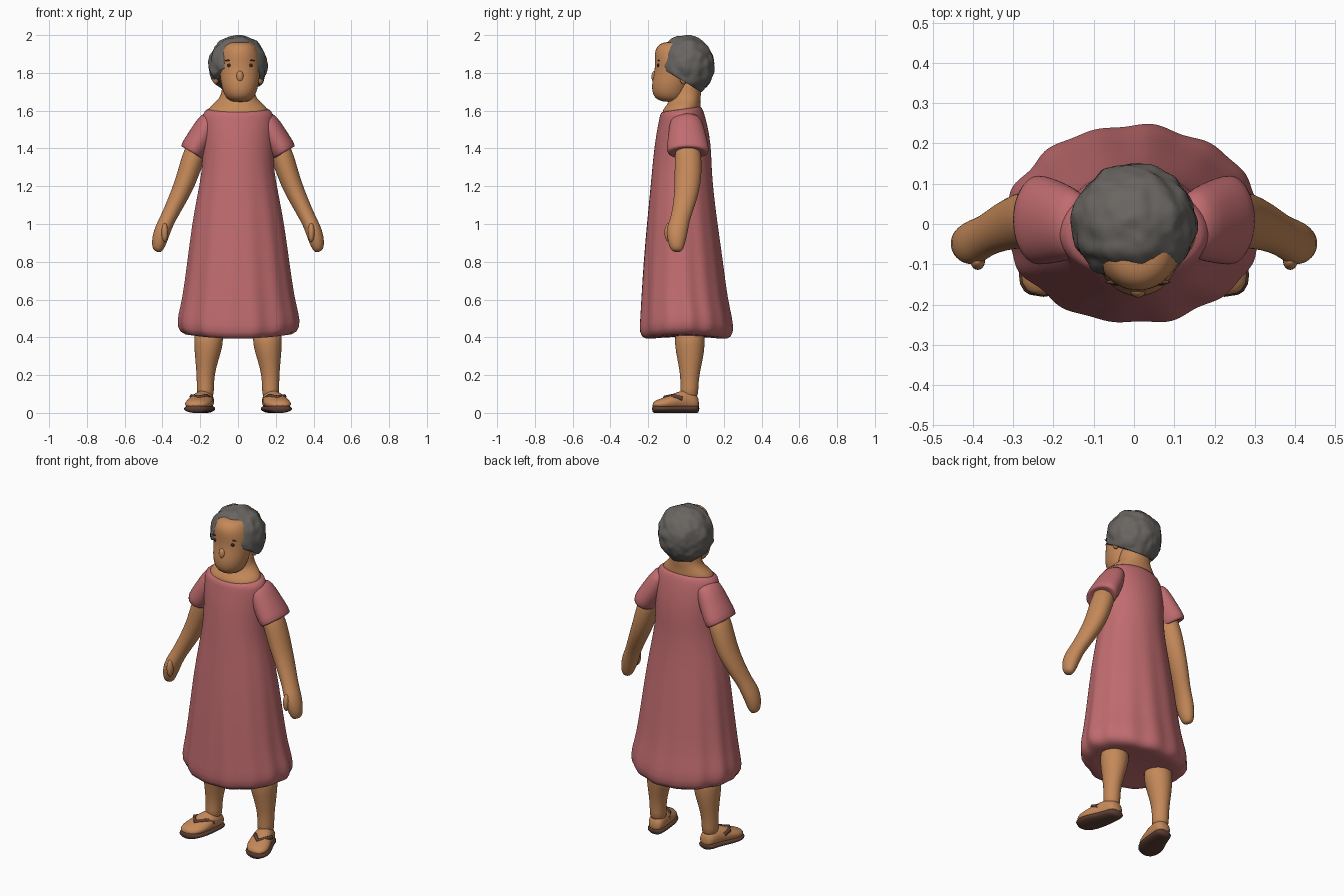
import bpy, bmesh, math
from mathutils import Vector, noise

cube = bpy.data.objects.get("Cube")
if cube:
    bpy.data.objects.remove(cube, do_unlink=True)


def material(name, rgb):
    m = bpy.data.materials.new(name)
    m.use_nodes = True
    m.diffuse_color = (*rgb, 1)
    bsdf = next(n for n in m.node_tree.nodes if n.type == 'BSDF_PRINCIPLED')
    bsdf.inputs["Base Color"].default_value = (*rgb, 1)
    bsdf.inputs["Roughness"].default_value = 0.8
    return m


SKIN = material("warm skin", (0.56, 0.25, 0.10))
PINK = material("rose cloth", (0.53, 0.15, 0.16))
GREY = material("grey hair", (0.14, 0.13, 0.12))
BROWN = material("brown sandal", (0.11, 0.05, 0.035))
DARK = material("dark eye", (0.04, 0.022, 0.015))


def finish(name, bm, mat, subdivide=1):
    bmesh.ops.recalc_face_normals(bm, faces=bm.faces)
    mesh = bpy.data.meshes.new(name)
    bm.to_mesh(mesh)
    bm.free()
    mesh.materials.append(mat)
    for p in mesh.polygons:
        p.use_smooth = True
    obj = bpy.data.objects.new(name, mesh)
    bpy.context.collection.objects.link(obj)
    if subdivide:
        obj.modifiers.new("Smooth", 'SUBSURF').levels = subdivide
        obj.modifiers["Smooth"].render_levels = subdivide
    return obj


def loft(name, rings, mat, axis=(0, 0, 1), segments=28, side=1, shape=None):
    """Skin elliptical rings (x, y, z, radius a, radius b) set square to an axis."""
    axis = Vector(axis).normalized()
    ref = Vector((0, 0, 1)) if abs(axis.y) > 0.8 else Vector((0, 1, 0))
    u = ref.cross(axis).normalized()
    v = axis.cross(u)
    bm = bmesh.new()
    loops = []
    for x, y, z, ra, rb in rings:
        loop = []
        for i in range(segments):
            t = math.tau * i / segments
            p = Vector((x, y, z)) + u * ra * math.cos(t) + v * rb * math.sin(t)
            if shape:
                p = shape(p, t)
            p.x *= side
            loop.append(bm.verts.new(p))
        loops.append(loop)
    for a, b in zip(loops, loops[1:]):
        for i in range(segments):
            j = (i + 1) % segments
            bm.faces.new((a[i], a[j], b[j], b[i]))
    bm.faces.new(loops[0])
    bm.faces.new(loops[-1])
    return finish(name, bm, mat)


def ellipsoid(name, centre, radii, mat, segments=20):
    bm = bmesh.new()
    bmesh.ops.create_uvsphere(bm, u_segments=segments, v_segments=segments // 2, radius=1)
    for vert in bm.verts:
        vert.co = Vector(c + r * k for c, r, k in zip(centre, radii, vert.co))
    return finish(name, bm, mat, 0)


def upright(rows, x=0):
    return [(x, cy, z, rx, ry) for z, cy, rx, ry in rows]


def neckline(p):
    # The neckline dips towards the front
    p.z += max(0, p.z - 1.5) * 1.3 * p.y
    return p


def folds(p, t):
    # Soft pleats that deepen towards the hem
    depth = 0.022 * max(0, min(1, (1.35 - p.z) / 0.9))
    k = 1 + depth * (0.7 * math.sin(14 * t + 0.6) + 0.5 * math.sin(9 * t + p.z * 2))
    p.x *= k
    p.y *= k
    if p.z < 0.55:
        p.z += 0.025 * (abs(p.x) / 0.3) ** 2
    return neckline(p)


# Dress body
loft("dress", upright([
    (.40, 0, .20, .15), (.385, 0, .285, .22), (.42, 0, .325, .25),
    (.50, 0, .315, .243), (.60, -.01, .295, .228), (.80, -.015, .268, .21),
    (1.0, -.02, .243, .187), (1.15, -.022, .215, .17), (1.28, -.022, .19, .158),
    (1.38, -.018, .188, .152), (1.48, -.017, .19, .14), (1.56, -.02, .19, .122),
    (1.6, -.025, .18, .112), (1.62, -.025, .157, .1)]),
    PINK, segments=96, shape=folds)

# Bare shoulders and neck
loft("neck", upright([
    (1.56, -.025, .155, .095), (1.61, -.025, .163, .104), (1.637, -.02, .135, .095),
    (1.665, -.005, .098, .085), (1.70, 0, .085, .08), (1.78, 0, .085, .08)]),
    SKIN, shape=lambda p, t: neckline(p))

# Head, nose and ears
loft("head", upright([
    (1.645, -.075, .04, .05), (1.665, -.085, .072, .08), (1.70, -.085, .09, .096),
    (1.75, -.075, .102, .106), (1.80, -.06, .107, .108), (1.85, -.055, .109, .109),
    (1.90, -.06, .102, .108), (1.94, -.06, .087, .096), (1.967, -.05, .06, .07)],
    x=.01), SKIN)
ellipsoid("nose", (.01, -.163, 1.78), (.02, .02, .032), SKIN)

# Short curly hair, trimmed along a line rising from the nape to the temples
bm = bmesh.new()
bmesh.ops.create_icosphere(bm, subdivisions=5, radius=1)
for vert in bm.verts:
    d = vert.co.copy()
    swell = 1 + 0.06 * noise.noise(d * 3.2) + 0.02 * noise.noise(d * 7)
    vert.co = Vector((d.x * .155, d.y * .148 + .002, d.z * .16)) * swell + Vector((0, 0, 1.839))
cut = bmesh.ops.bisect_plane(bm, geom=bm.verts[:] + bm.edges[:] + bm.faces[:],
                             plane_co=(0, -.12, 1.82), plane_no=(0, .6, 1), clear_inner=True)
rim = [e for e in cut["geom_cut"] if isinstance(e, bmesh.types.BMEdge)]
bmesh.ops.holes_fill(bm, edges=rim, sides=0)
finish("hair", bm, GREY, 0)

for side, word in ((1, "left"), (-1, "right")):
    ellipsoid(word + "_eye", (.01 + side * .055, -.147, 1.84), (.014, .006, .009), DARK, 12)
    ellipsoid(word + "_brow", (.01 + side * .055, -.144, 1.866), (.026, .006, .004), BROWN, 12)
    ellipsoid(word + "_ear", (side * .118, -.01, 1.775), (.018, .024, .036), SKIN)

    # Sleeve
    loft(word + "_sleeve", [
        (.13, 0, 1.575, .035, .06), (.15, 0, 1.55, .058, .085), (.185, .005, 1.475, .07, .1),
        (.23, .01, 1.405, .071, .112), (.248, .01, 1.37, .069, .112), (.24, .01, 1.385, .05, .07)],
        PINK, axis=(.13, 0, -.22), side=side)

    # Arm and hand
    loft(word + "_arm", [
        (.2, .01, 1.45, .06, .065), (.245, .012, 1.33, .06, .073), (.278, .01, 1.22, .055, .07),
        (.325, -.005, 1.12, .048, .06), (.37, -.03, 1.03, .041, .05), (.395, -.045, .98, .043, .058),
        (.415, -.05, .92, .043, .05), (.426, -.05, .87, .032, .037), (.43, -.05, .853, .016, .02)],
        SKIN, axis=(.2, -.05, -.55), side=side)
    ellipsoid(word + "_thumb", (side * .388, -.092, .955), (.018, .022, .05), SKIN)

    # Leg
    loft(word + "_leg", [
        (.155, .02, .46, .08, .08), (.155, .02, .36, .078, .081), (.165, .022, .28, .061, .067),
        (.172, .02, .20, .047, .05), (.173, .018, .13, .045, .047), (.173, .015, .07, .046, .05)],
        SKIN, side=side)

    # Foot, turned slightly outwards
    foot = [(.17, .07, .045, .03, .03), (.172, .045, .06, .047, .052), (.18, 0, .065, .052, .06),
            (.195, -.05, .06, .063, .05), (.21, -.1, .05, .071, .036), (.22, -.15, .045, .062, .027),
            (.225, -.178, .04, .03, .015)]
    loft(word + "_foot", foot, SKIN, axis=(0, -1, 0), side=side)

    # Sandal sole follows the foot outline
    loft(word + "_sole", [(x, y * 1.02, .022, ra + .006, .023) for x, y, z, ra, rb in foot],
         BROWN, axis=(0, -1, 0), side=side)

    # Sandal strap
    curve = bpy.data.curves.new(word + "_strap", 'CURVE')
    curve.dimensions = '3D'
    curve.bevel_depth = 0.012
    curve.bevel_resolution = 2
    path = [(.138, -.03, .07), (.165, -.07, .089), (.208, -.11, .081), (.245, -.06, .087), (.237, -.02, .075)]
    spline = curve.splines.new('POLY')
    spline.points.add(len(path) - 1)
    for point, (x, y, z) in zip(spline.points, path):
        point.co = (x * side, y, z, 1)
    curve.materials.append(BROWN)
    bpy.context.collection.objects.link(bpy.data.objects.new(word + "_strap", curve))
